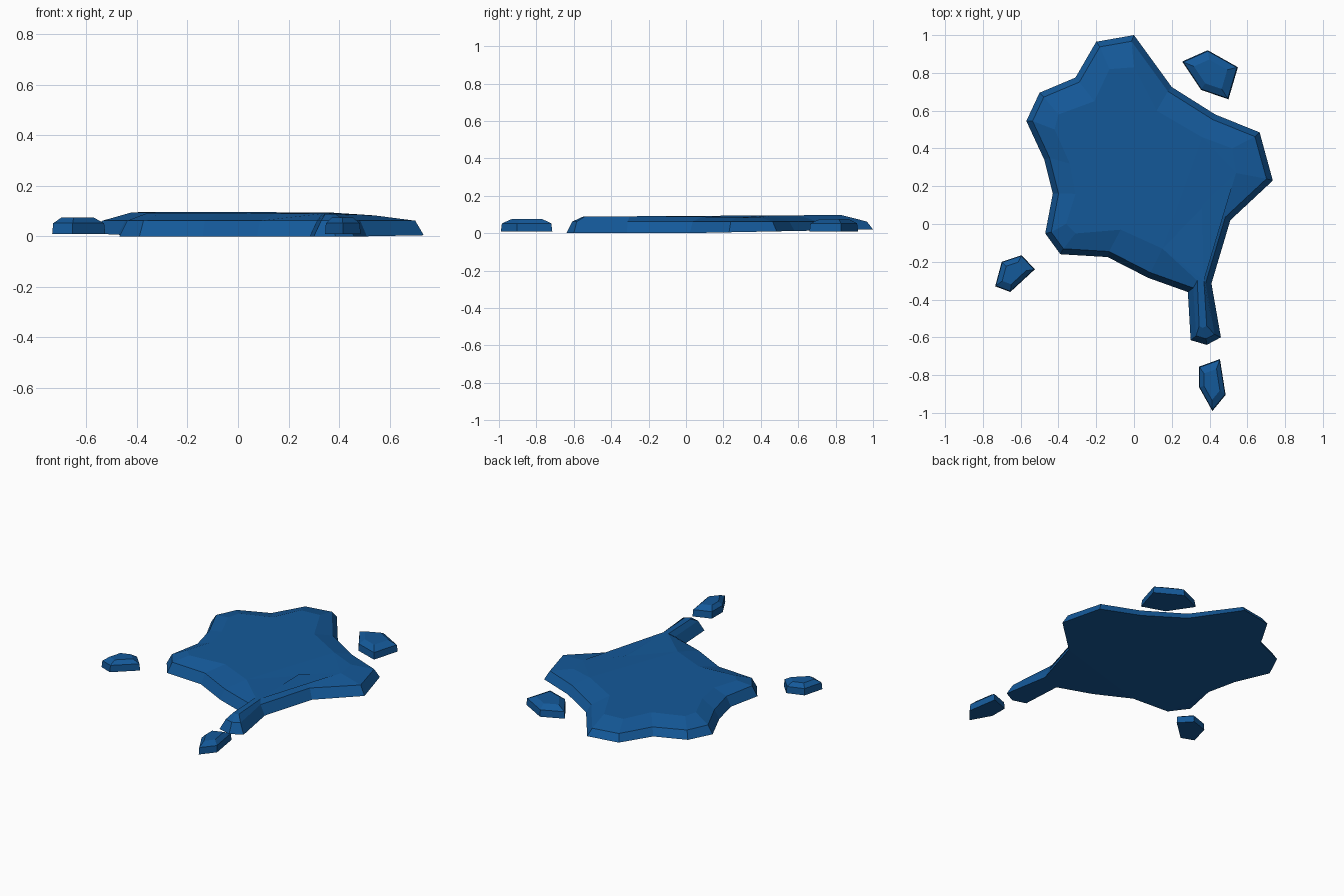
import bpy, bmesh
from mathutils import Vector

if "Cube" in bpy.data.objects:
    bpy.data.objects.remove(bpy.data.objects["Cube"])

paint = bpy.data.materials.new("blue_liquid")
paint.diffuse_color = (0.007, 0.1, 0.32, 1)
paint.use_nodes = True
paint.node_tree.nodes["Principled BSDF"].inputs["Base Color"].default_value = paint.diffuse_color


def inset(points, distance):
    """Mitred inward offset of a counterclockwise outline."""
    result = []
    for i, p in enumerate(points):
        p = Vector(p)
        a = (p - Vector(points[i - 1])).normalized()
        b = (Vector(points[(i + 1) % len(points)]) - p).normalized()
        na, nb = Vector((-a.y, a.x)), Vector((-b.y, b.x))
        result.append(p + (na + nb) * distance / (1 + na.dot(nb)))
    return result


def loft(name, rings):
    """Stack matching rings of 3D points into a closed solid."""
    bm = bmesh.new()
    loops = [[bm.verts.new(p) for p in ring] for ring in rings]
    n = len(loops[0])
    for low, high in zip(loops, loops[1:]):
        for i in range(n):
            j = (i + 1) % n
            bm.faces.new((low[i], low[j], high[j], high[i]))
    caps = [bm.faces.new(loops[0][::-1]), bm.faces.new(loops[-1])]
    bmesh.ops.triangulate(bm, faces=caps)
    bmesh.ops.recalc_face_normals(bm, faces=bm.faces)
    mesh = bpy.data.meshes.new(name)
    bm.to_mesh(mesh)
    bm.free()
    mesh.materials.append(paint)
    obj = bpy.data.objects.new(name, mesh)
    bpy.context.collection.objects.link(obj)


# Main puddle: outer outline and the edge of the flat top, both counterclockwise
outline = [(0, 1), (-.2, .965), (-.31, .775), (-.5, .695), (-.57, .545),
           (-.475, .34), (-.43, .16), (-.47, -.05), (-.39, -.16), (-.14, -.175),
           (.075, -.285), (.285, -.36), (.3, -.615), (.385, -.64), (.46, -.6),
           (.41, -.315), (.51, .02), (.735, .23), (.665, .485), (.43, .58), (.2, .725)]
plateau = [(0, .83), (-.13, .82), (-.21, .65), (-.4, .58), (-.42, .5),
           (-.34, .32), (-.31, .16), (-.36, 0), (-.31, -.05), (-.07, -.03),
           (.15, -.13), (.335, -.3), (.345, -.54), (.365, -.55), (.385, -.54),
           (.37, -.3), (.36, .1), (.54, .27), (.52, .4), (.36, .46), (.12, .6)]
loft("puddle", [
    [(x, y, max(0, .02 * y)) for x, y in outline],
    [(x, y, .062) for x, y in inset(outline, .03)],
    [(x, y, .083 if x > .45 else .092 + .006 * y) for x, y in plateau],
])

# Separate droplets around the puddle
droplets = {
    "droplet_back": [(.39, .92), (.255, .86), (.355, .71), (.5, .66), (.55, .83)],
    "droplet_left": [(-.595, -.165), (-.7, -.2), (-.735, -.33), (-.655, -.36), (-.525, -.24)],
    "droplet_front": [(.455, -.715), (.345, -.755), (.345, -.865), (.415, -.99), (.485, -.905)],
}
for name, points in droplets.items():
    centre = sum((Vector(p) for p in points), Vector((0, 0))) / len(points)
    rings = []
    for z, scale in ((.01, 1), (.052, .96), (.075, .6)):
        rings.append([(*centre.lerp(Vector(p), scale), z) for p in points])
    loft(name, rings)
